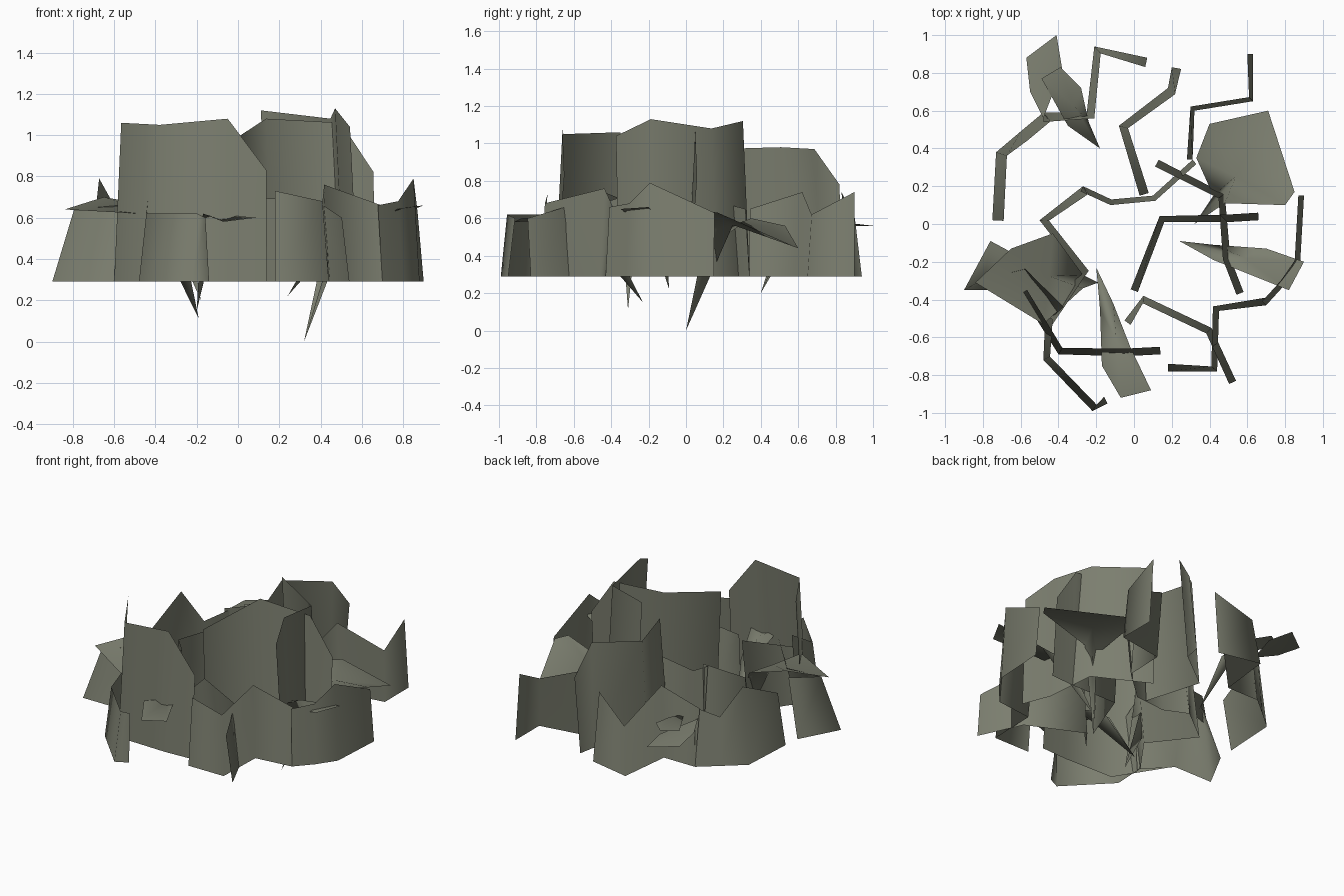
import bpy
import bmesh
from mathutils import Vector

if "Cube" in bpy.data.objects:
    bpy.data.objects.remove(bpy.data.objects["Cube"], do_unlink=True)

BASE = 0.29  # height of the lower edge shared by all upright sheets

olive = bpy.data.materials.new("olive_grey")
olive.use_nodes = True
colour = (0.2, 0.21, 0.16, 1)
olive.diffuse_color = colour
olive.node_tree.nodes["Principled BSDF"].inputs["Base Color"].default_value = colour


def finish(name, bm):
    """Turn the bmesh into a named object with the shared material."""
    mesh = bpy.data.meshes.new(name)
    bm.to_mesh(mesh)
    bm.free()
    mesh.materials.append(olive)
    for poly in mesh.polygons:
        poly.use_smooth = True
    obj = bpy.data.objects.new(name, mesh)
    bpy.context.collection.objects.link(obj)
    return obj


def sheet(name, columns, lean=0.05):
    """Upright folded sheet: columns are (x, y, top height), leaning inward."""
    bm = bmesh.new()
    rows = []
    for i, (x, y, top) in enumerate(columns):
        before = Vector(columns[max(i - 1, 0)][:2])
        after = Vector(columns[min(i + 1, len(columns) - 1)][:2])
        along = (after - before).normalized()
        inward = Vector((-along.y, along.x)) * lean
        low = bm.verts.new((x, y, BASE))
        high = bm.verts.new((x + inward.x, y + inward.y, top))
        rows.append((low, high))
    for a, b in zip(rows, rows[1:]):
        bm.faces.new((a[0], b[0], b[1], a[1]))
    return finish(name, bm)


def leaf(name, outline, lift=0.08):
    """Curled leaf: an outline fanned around a raised middle.
    The first point is the tip, which hangs down towards the centre."""
    bm = bmesh.new()
    rim = [bm.verts.new(p) for p in outline]
    middle = sum((Vector(p) for p in outline), Vector()) / len(outline)
    hub = bm.verts.new(middle + Vector((0, 0, lift)))
    for a, b in zip(rim, rim[1:] + rim[:1]):
        bm.faces.new((a, b, hub))
    return finish(name, bm)


# Tall upright sheets
sheet("tall_front_sheet", [(-.6, -.37, 1.06), (-.4, -.69, 1.05),
                           (-.05, -.7, 1.08), (.14, -.69, .83)], .04)
sheet("tall_left_sheet", [(.58, -.36, 1.04), (.51, -.18, 1.13),
                          (.48, .16, 1.08), (.13, .34, 1.12)], .04)
sheet("tall_middle_sheet", [(.02, -.36, .98), (.16, .01, 1.08),
                            (.5, .01, 1.06), (.66, .02, .82)], .04)
sheet("tall_back_sheet", [(.2, .83, .78), (.18, .72, .97),
                          (-.08, .52, .98), (.03, .15, .97)])

# Low jagged sheets around the outside
sheet("low_back_left_sheet", [(.31, .34, .65), (.32, .6, .74),
                              (.63, .65, .62), (.63, .9, .74)], .03)
sheet("low_front_sheet", [(.18, -.78, .73), (.44, -.78, .68),
                          (.45, -.46, .76), (.7, -.43, .66)], .04)
sheet("low_left_sheet", [(.7, -.43, .66), (.8, -.32, .68),
                         (.88, -.2, .79), (.9, .15, .63)], .03)
sheet("low_inner_front_sheet", [(.54, -.83, .6), (.41, -.55, .68),
                                (.05, -.38, .7), (-.05, -.51, .62)], .04)
sheet("low_back_sheet", [(.07, .88, .74), (-.21, .94, .6),
                         (-.25, .59, .75), (-.48, .59, .66)])
sheet("low_back_right_sheet", [(-.48, .59, .66), (-.6, .49, .59),
                               (-.73, .38, .79), (-.75, .02, .62)], .06)
sheet("low_centre_sheet", [(.31, .34, .65), (.1, .15, .7),
                           (-.12, .13, .65), (-.27, .2, .75)], .03)
sheet("low_right_sheet", [(-.27, .2, .75), (-.5, .02, .66),
                          (-.29, -.25, .75), (-.47, -.5, .65)])
sheet("low_front_right_sheet", [(-.47, -.5, .74), (-.48, -.72, .62),
                                (-.22, -.99, .62), (-.14, -.95, .6)], .04)
sheet("low_outer_right_sheet", [(-.76, -.09, .65), (-.9, -.35, .64),
                                (-.62, -.35, .66), (-.46, -.52, .74)], .12)

# Curled leaves with hanging tips
leaf("right_leaf", [(-.19, -.31, .11), (-.27, -.27, .5), (-.43, -.05, .66),
                    (-.65, -.13, .7), (-.84, -.31, .64), (-.48, -.53, .62),
                    (-.27, -.34, .5)], .1)
leaf("back_left_leaf", [(.32, 0, 0), (.48, .11, .53), (.8, .1, .64),
                        (.85, .17, .63), (.71, .6, .44), (.4, .53, .56),
                        (.33, .35, .6), (.42, .15, .47)])
leaf("left_leaf", [(.24, -.09, .22), (.42, -.19, .53), (.82, -.35, .65),
                   (.9, -.2, .66), (.7, -.13, .58), (.42, -.11, .53)])
leaf("front_leaf", [(-.2, -.23, .15), (-.18, -.45, .52), (-.17, -.75, .62),
                    (-.07, -.92, .58), (.09, -.88, .6), (-.02, -.65, .61),
                    (-.11, -.42, .52)])
leaf("back_inner_leaf", [(-.18, .4, .2), (-.24, .54, .53), (-.28, .72, .58),
                         (-.39, .83, .6), (-.49, .77, .6), (-.35, .52, .58)])
leaf("back_outer_leaf", [(-.48, .56, .6), (-.38, .82, .57), (-.41, 1, .56),
                         (-.57, .88, .56), (-.55, .7, .58)], .01)
